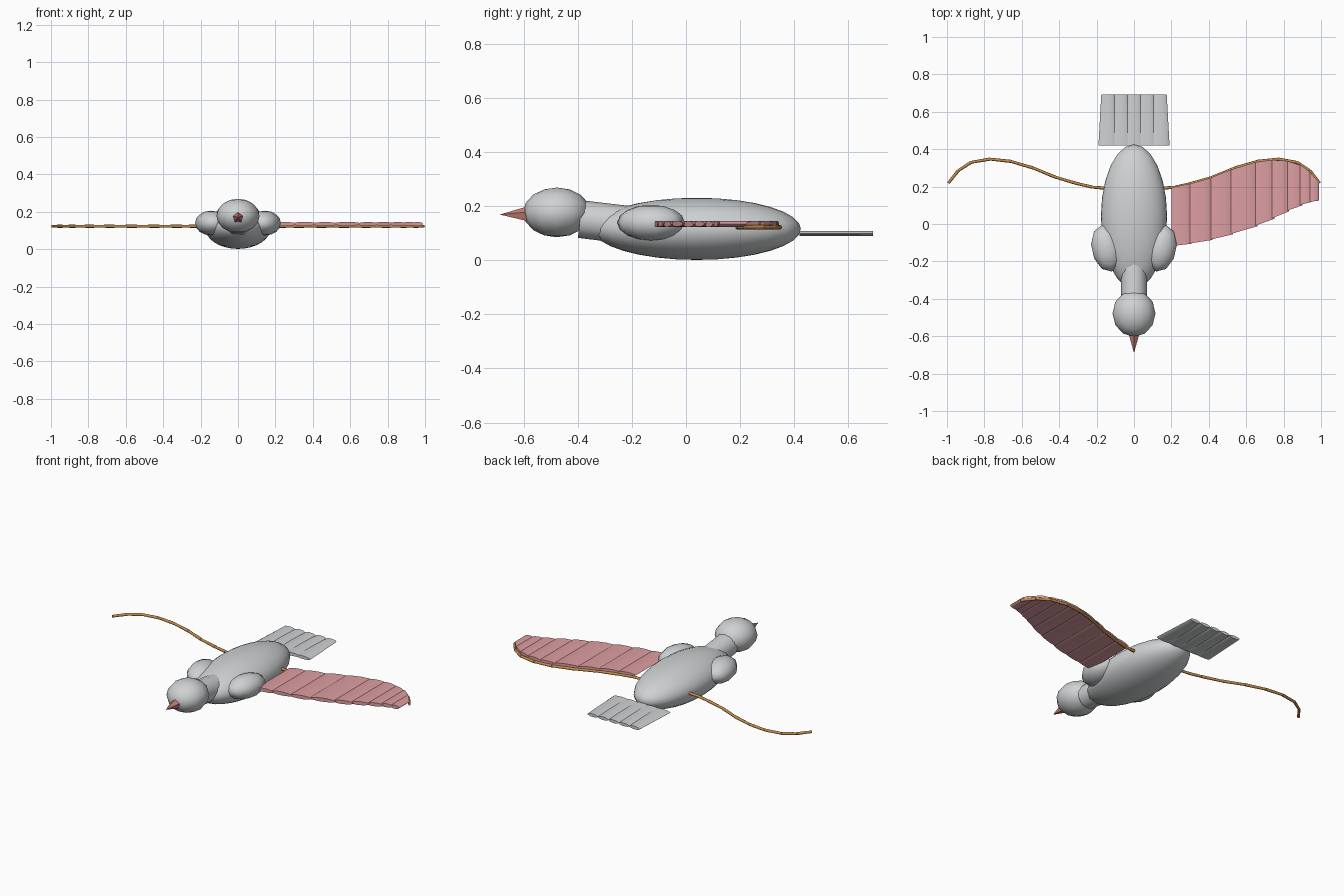
import bpy, bmesh, math
from mathutils import Vector, Matrix

if "Cube" in bpy.data.objects:
    bpy.data.objects.remove(bpy.data.objects["Cube"])


def material(name, color):
    m = bpy.data.materials.new(name)
    m.diffuse_color = (*color, 1)
    m.use_nodes = True
    m.node_tree.nodes["Principled BSDF"].inputs["Base Color"].default_value = m.diffuse_color
    return m


GREY = material("soft_grey", (0.62, 0.64, 0.65))
PINK = material("feather_pink", (0.72, 0.34, 0.36))
BEAK = material("beak_red", (0.58, 0.22, 0.18))
WOOD = material("rod_orange", (0.58, 0.27, 0.07))


def finish(name, bm, mat, angle=50):
    bmesh.ops.recalc_face_normals(bm, faces=bm.faces)
    me = bpy.data.meshes.new(name)
    bm.to_mesh(me)
    bm.free()
    ob = bpy.data.objects.new(name, me)
    bpy.context.collection.objects.link(ob)
    me.materials.append(mat)
    bpy.ops.object.select_all(action='DESELECT')
    ob.select_set(True)
    bpy.context.view_layer.objects.active = ob
    bpy.ops.object.shade_smooth_by_angle(angle=math.radians(angle))
    return ob


def ellipsoid(name, loc, radii, segs, rings, mat, rot=None, angle=50):
    bm = bmesh.new()
    bmesh.ops.create_uvsphere(bm, u_segments=segs, v_segments=rings, radius=1)
    m = Matrix.Translation(loc) @ (rot or Matrix()) @ Matrix.Diagonal((*radii, 1))
    bmesh.ops.transform(bm, matrix=m, verts=bm.verts)
    return finish(name, bm, mat, angle)


def add_cone(bm, a, b, r1, r2, sides):
    a, b = Vector(a), Vector(b)
    d = b - a
    m = Matrix.Translation((a + b) / 2) @ d.to_track_quat('Z', 'Y').to_matrix().to_4x4()
    bmesh.ops.create_cone(bm, cap_ends=True, segments=sides, radius1=r1,
                          radius2=r2, depth=d.length, matrix=m)


def add_feather(bm, front, back, z, h, sides=10):
    """Flattened tube; front and back are (x_left, y_left, x_right, y_right)."""
    rings = []
    for xl, yl, xr, yr in (front, back):
        ring = []
        for k in range(sides):
            a = 2 * math.pi * k / sides
            t = (1 + math.cos(a)) / 2
            ring.append(bm.verts.new((xl + (xr - xl) * t, yl + (yr - yl) * t,
                                      z + h * math.sin(a))))
        rings.append(ring)
    for k in range(sides):
        j = (k + 1) % sides
        bm.faces.new((rings[0][k], rings[0][j], rings[1][j], rings[1][k]))
    for ring in rings:
        bm.faces.new(ring)


# Body, head and shoulders
ellipsoid("body", (0, 0.04, 0.117), (0.177, 0.385, 0.115), 24, 16, GREY)
ellipsoid("head", (0, -0.478, 0.178), (0.115, 0.125, 0.092), 12, 8, GREY, angle=60)
for side, name in ((-1, "left_shoulder"), (1, "right_shoulder")):
    ellipsoid(name, (side * 0.145, -0.13, 0.14), (0.082, 0.127, 0.066), 10, 8, GREY,
              Matrix.Rotation(side * math.radians(-12), 4, 'Z'), 60)

# Neck and beak
bm = bmesh.new()
add_cone(bm, (0, -0.392, 0.153), (0, -0.18, 0.128), 0.07, 0.07, 12)
finish("neck", bm, GREY)
bm = bmesh.new()
add_cone(bm, (0, -0.58, 0.17), (0, -0.69, 0.17), 0.032, 0.0, 5)
finish("beak", bm, BEAK, 30)

# Tail of overlapping feathers
bm = bmesh.new()
for i in range(5):
    x0, x1 = -0.19 + 0.069 * i, -0.175 + 0.07 * i
    add_feather(bm, (x0, 0.42, x0 + 0.104, 0.42), (x1, 0.692, x1 + 0.07, 0.692),
                0.1, 0.0095)
finish("tail", bm, GREY)

# Curved rods, one per side, made of short straight pieces
PATH = [(0.16, 0.192), (0.22, 0.197), (0.30, 0.215), (0.42, 0.25), (0.54, 0.30),
        (0.66, 0.335), (0.77, 0.347), (0.87, 0.33), (0.94, 0.285), (0.993, 0.218)]
for side, name in ((-1, "left_wing_rod"), (1, "right_wing_rod")):
    bm = bmesh.new()
    for (xa, ya), (xb, yb) in zip(PATH, PATH[1:]):
        add_cone(bm, (side * xa, ya, 0.123), (side * xb, yb, 0.123), 0.0085, 0.0075, 8)
    finish(name, bm, WOOD)


def rod_y(x):
    for (xa, ya), (xb, yb) in zip(PATH, PATH[1:]):
        if x <= xb:
            return ya + (yb - ya) * (x - xa) / (xb - xa)
    return PATH[-1][1]


# Feathers hanging forward from the right rod
EDGE = [(0.20, -0.118), (0.31, -0.105), (0.42, -0.085), (0.53, -0.055), (0.66, -0.012),
        (0.75, 0.028), (0.83, 0.068), (0.90, 0.10), (0.95, 0.118), (0.99, 0.125)]
bm = bmesh.new()
for i, ((xl, yl), (xr, yr)) in enumerate(zip(EDGE, EDGE[1:])):
    xo = xl - 0.02 if i else xl
    add_feather(bm, (xo, yl, xr, yr), (xo, rod_y(xo), xr, rod_y(xr)),
                0.135 + 0.001 * (i % 2), 0.011)
finish("right_wing_feathers", bm, PINK)
